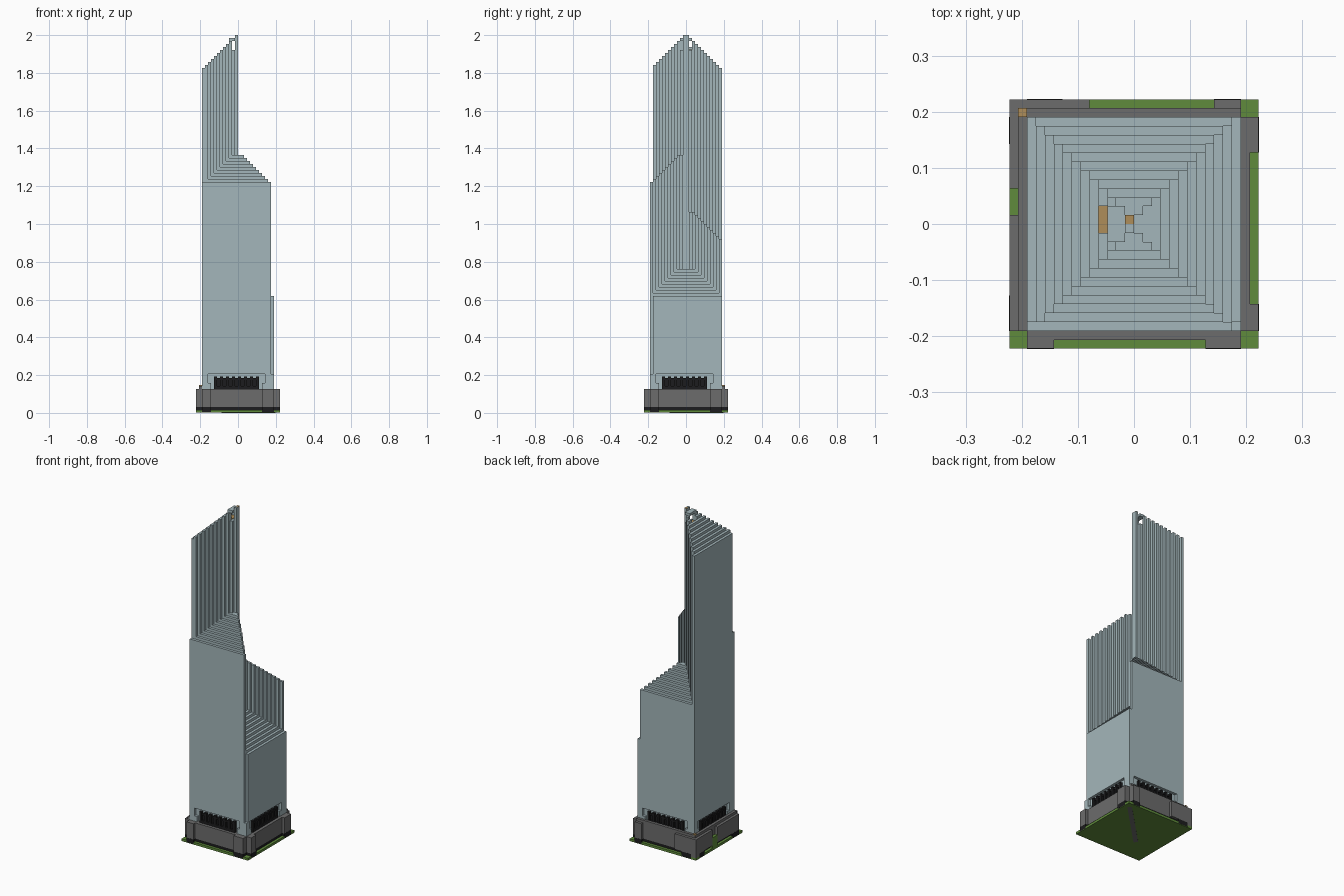
import bpy, bmesh
from mathutils import Matrix, Vector

cube = bpy.data.objects.get("Cube")
if cube:
    bpy.data.objects.remove(cube)

V = 2 / 126  # grid cell size


def material(name, rgb):
    m = bpy.data.materials.new(name)
    m.use_nodes = True
    m.diffuse_color = (*rgb, 1)
    bsdf = m.node_tree.nodes["Principled BSDF"]
    bsdf.inputs["Base Color"].default_value = (*rgb, 1)
    bsdf.inputs["Roughness"].default_value = 0.8
    return m


GLASS = material("pale blue glass", (0.37, 0.47, 0.495))
STONE = material("grey stone", (0.15, 0.15, 0.15))
BLACK = material("black", (0.012, 0.012, 0.013))
GRASS = material("grass green", (0.115, 0.26, 0.045))
BROWN = material("light brown", (0.43, 0.27, 0.1))


def boxes(name, mat, spans, turns=(0,)):
    """One object from (x0, x1, y0, y1, z0, z1) spans in cells, repeated at quarter turns."""
    bm = bmesh.new()
    for turn in turns:
        spin = Matrix.Rotation(turn * 1.5707963, 4, 'Z')
        for x0, x1, y0, y1, z0, z1 in spans:
            if x1 <= x0 or y1 <= y0 or z1 <= z0:
                continue
            centre = Vector((x0 + x1, y0 + y1, z0 + z1)) * V / 2
            size = Vector((x1 - x0, y1 - y0, z1 - z0)) * V
            bmesh.ops.create_cube(bm, size=1, matrix=spin @ Matrix.Translation(centre)
                                  @ Matrix.Diagonal((*size, 1)))
    mesh = bpy.data.meshes.new(name)
    bm.to_mesh(mesh)
    bm.free()
    mesh.materials.append(mat)
    ob = bpy.data.objects.new(name, mesh)
    bpy.context.collection.objects.link(ob)
    return ob


# Four triangular shafts, each stepping up towards the middle
BOTTOM, OUTER = 13, 11
west, front, east, back = [], [], [], []
for r in range(OUTER + 1):
    rise = min(9, OUTER - r)
    last = r == OUTER
    low = -r if last else -r - 1
    top = 121 if r < 4 else 126 - r
    west.append((-r - 1, -r, low, r + 1, BOTTOM, top))
    front.append((-r - 1 if last else -r, r, -r - 1, -r, BOTTOM, 77 + rise))
    east.append((r, r + 1, low, r + 1, BOTTOM, 39 + rise))
    back.append((-r, r, r, r + 1, BOTTOM, 58 + rise))
for name, spans in (("west_shaft", west), ("front_shaft", front),
                    ("east_shaft", east), ("back_shaft", back)):
    boxes(name, GLASS, spans)

# Open crown at the peak of the tallest shaft
boxes("crown_frame", GLASS, [
    (-4, -3, -4, -1, 121, 123), (-4, -3, 2, 4, 121, 123),
    (-3, -2, -3, -1, 121, 124), (-3, -2, 2, 3, 121, 124),
    (-3, -1, -2, 2, 124, 125), (-1, 0, -1, 1, 121, 126)])
boxes("crown_floor", BROWN, [(-4, -2, -1, 2, 121, 121.2), (-1, 0, 0, 1, 125.8, 126.03)])

# Ground storey with a recessed entrance on every side
boxes("ground_storey_core", GLASS, [(-11, 11, -11, 11, 8, 13)])
boxes("entrance_surround", GLASS, [
    (-12, -10, -12, -11, 8, 13), (9, 11, -12, -11, 8, 13),
    (-10, -9, -12, -11, 8, 10), (8, 9, -12, -11, 8, 10)], range(4))
grille = [(-8, 7, -11.3, -11, 8, 11), (-8, 7, -11.7, -11, 11, 11.6),
          (-8, 7, -11.9, -11, 8, 9)]
for i in range(8):
    grille.append((-8 + 2 * i, -7 + 2 * i, -11.9, -11, 8, 12.2))
boxes("entrance_grille", BLACK, grille, range(4))

# Stone podium with projecting piers
boxes("podium", STONE, [(-13, 13, -12, 12, 2, 8), (-12, 12, -13, 13, 2, 8)])
piers = [(-12, -9, -14, -13, 2, 8), (8, 12, -14, -13, 2, 8)]
boxes("podium_piers", STONE, piers, range(4))
boxes("podium_plinth", BLACK, [(-13, 13, -12, 12, 1, 2), (-12, 12, -13, 13, 1, 2)])
boxes("pier_feet", BLACK, [(a, b, -14.02, -13, 0.3, 2) for a, b, *_ in piers], range(4))
boxes("podium_extension", STONE, [
    (-14, -13, -12, 1, 2, 8), (-14, -13, 4, 12, 2, 8),
    (-12, -5, 13, 14, 2, 8), (-14, -12, 12, 14, 1, 8)])
boxes("podium_ledge", STONE, [(-13, -12, -12, 13, 8, 9), (-12, 12, 12, 13, 8, 9)])
boxes("ledge_marker", BROWN, [(-13, -12, 12, 13, 9, 9.3)])
boxes("side_planter", GRASS, [(-14, -13, 1, 4, 1, 5)])

# Lawn plate and the strip beneath it
boxes("lawn", GRASS, [(-14, 14, -14, 14, 0.1, 1)])
strip = boxes("underside_strip", STONE, [(-7, 17, -0.8, 0.8, 0, 0.1)])
strip.rotation_euler.z = 0.7853982
